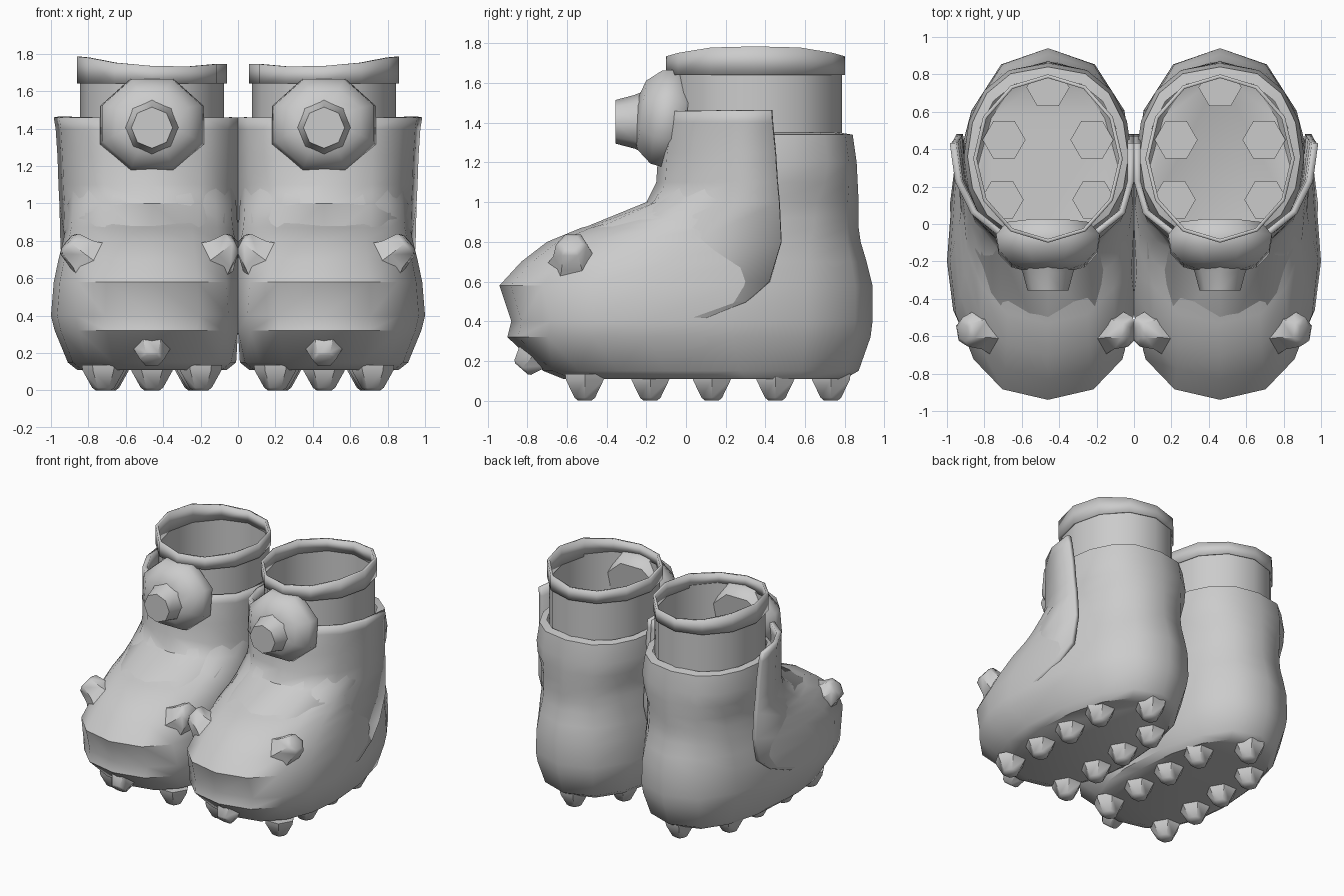
import bpy
import math
from mathutils import Vector

CX = 0.46  # centre line of one boot; the other is mirrored

old = bpy.data.objects.get("Cube")
if old:
    bpy.data.objects.remove(old, do_unlink=True)

grey = bpy.data.materials.new("plain_grey")
grey.use_nodes = True
grey.diffuse_color = (0.6, 0.6, 0.6, 1)
grey.node_tree.nodes["Principled BSDF"].inputs["Base Color"].default_value = (0.6, 0.6, 0.6, 1)


def build(name, rings, closed=True, bottom=False, top=False, thick=0.0, angle=40):
    """Skin a stack of point rings, then mirror it to the second boot."""
    n = len(rings[0])
    verts = [(max(p[0], 0.0), p[1], p[2]) for ring in rings for p in ring]
    faces = []
    for i in range(len(rings) - 1):
        for j in range(n if closed else n - 1):
            k = (j + 1) % n
            faces.append((i * n + j, i * n + k, (i + 1) * n + k, (i + 1) * n + j))
    if bottom:
        faces.append(tuple(reversed(range(n))))
    if top:
        faces.append(tuple(range(len(verts) - n, len(verts))))
    mesh = bpy.data.meshes.new(name)
    mesh.from_pydata(verts, [], faces)
    mesh.materials.append(grey)
    obj = bpy.data.objects.new(name, mesh)
    bpy.context.collection.objects.link(obj)
    bpy.ops.object.select_all(action='DESELECT')
    obj.select_set(True)
    bpy.context.view_layer.objects.active = obj
    bpy.ops.object.shade_smooth_by_angle(angle=math.radians(angle))
    if thick:
        solid = obj.modifiers.new("thickness", 'SOLIDIFY')
        solid.thickness = thick
        solid.offset = -1
    mirror = obj.modifiers.new("pair", 'MIRROR')
    mirror.use_mirror_merge = False
    return obj


def oval(z, front, back, mid, width, power=1.0, sides=16, half=False):
    """Horizontal egg outline: front and back reach, widest at mid."""
    pts = []
    count = sides // 2 + 1 if half else sides
    for j in range(count):
        a = math.pi + 2 * math.pi * j / sides
        c, s = math.cos(a), math.sin(a)
        x = math.copysign(abs(c) ** power, c) * width if abs(c) > 1e-6 else 0
        y = mid + s * (mid - front if s < 0 else back - mid)
        pts.append((CX + x, y, z))
    return pts


def stud(name, base, direction, profile, sides, squash=1.0, half_step=False):
    """Faceted knob turned around an axis; profile holds (radius, distance)."""
    d = Vector(direction).normalized()
    up = Vector((0, 1, 0)) if abs(d.z) > 0.9 else Vector((0, 0, 1))
    s = d.cross(up).normalized()
    u = d.cross(s)
    rings = []
    for r, dist in profile:
        ring = []
        for j in range(sides):
            a = 2 * math.pi * (j + (0.5 if half_step else 0)) / sides
            ring.append(Vector(base) + d * dist + s * r * math.cos(a) + u * r * squash * math.sin(a))
        rings.append(ring)
    return build(name, rings, bottom=True, top=True, angle=50)


# Boot body: height, front, back, widest point, half width
body = [
    (0.11, -0.62, 0.80, 0.0, 0.40), (0.15, -0.72, 0.87, -0.1, 0.45),
    (0.32, -0.90, 0.93, -0.2, 0.52), (0.40, -0.88, 0.94, -0.2, 0.54),
    (0.58, -0.94, 0.94, -0.2, 0.525), (0.70, -0.83, 0.91, -0.1, 0.50),
    (0.80, -0.70, 0.88, 0.0, 0.475), (0.87, -0.53, 0.87, 0.1, 0.46),
    (0.92, -0.34, 0.87, 0.1, 0.455), (1.0, -0.19, 0.87, 0.15, 0.45),
    (1.1, -0.14, 0.865, 0.3, 0.45), (1.2, -0.13, 0.86, 0.36, 0.45),
    (1.34, -0.08, 0.84, 0.36, 0.43), (1.35, -0.06, 0.78, 0.36, 0.385),
]
build("boot_body", [oval(*r, power=0.8) for r in body], bottom=True)

# Front wrap with side flaps: height, front, rear edge, half width
wrap = [
    (0.42, -0.86, 0.10, 0.525), (0.50, -0.90, 0.30, 0.50),
    (0.60, -0.91, 0.42, 0.48), (0.80, -0.69, 0.48, 0.49),
    (1.0, -0.20, 0.47, 0.495), (1.1, -0.15, 0.46, 0.50),
    (1.25, -0.14, 0.45, 0.505), (1.4, -0.11, 0.435, 0.515),
    (1.46, -0.10, 0.43, 0.525),
]
build("side_flaps",
      [oval(z, f, e, e, w, power=0.7, half=True) for z, f, e, w in wrap],
      closed=False, thick=0.035)

# Leg tube and its tilted rim
build("leg_tube", [oval(z, -0.07, 0.785, 0.36, 0.385, sides=12) for z in (1.3, 1.5, 1.66)])
rim = [oval(z, -0.10, 0.80, 0.35, 0.40, sides=12) for z in (1.64, 1.765)]
rim[1] = [(x, y, z + 0.05 * (x - CX) - 0.12 * max(0, abs(y - 0.35) - 0.2)) for x, y, z in rim[1]]
build("leg_rim", rim, thick=0.02)

# Round badge and snout on the shin
stud("badge", (CX, 0.0, 1.41), (0, -1, 0.13),
     [(0.24, 0.0), (0.30, 0.07), (0.285, 0.15), (0.21, 0.225), (0.12, 0.25)],
     8, squash=0.9, half_step=True)
stud("snout", (CX, -0.2, 1.405), (0, -1, 0),
     [(0.16, 0.0), (0.135, 0.06), (0.11, 0.155)], 8)

# Stubby horns on the toe
for side, label in ((-1, "inner"), (1, "outer")):
    stud(label + "_horn", (CX + side * 0.22, -0.54, 0.60), (side * 0.24, -0.04, 0.2),
         [(0.20, 0.0), (0.15, 0.13), (0.105, 0.2), (0.08, 0.29), (0.05, 0.305)], 6)

# Sole spikes and the toe spike
SPIKE = [(0.115, 0.0), (0.11, 0.03), (0.06, 0.12), (0.04, 0.135)]
spots = [(0, 0.73)]
for y, dx in ((0.45, 0.235), (0.13, 0.245), (-0.18, 0.26), (-0.51, 0.26)):
    spots += [(-dx, y), (dx, y)]
for i, (dx, y) in enumerate(spots):
    stud("sole_spike_%d" % (i + 1), (CX + dx, y, 0.135), (0, 0, -1), SPIKE, 6)
stud("toe_spike", (CX, -0.71, 0.295), (0, -0.66, -0.75),
     [(0.12, 0.0), (0.11, 0.07), (0.065, 0.17), (0.05, 0.18)], 6)
